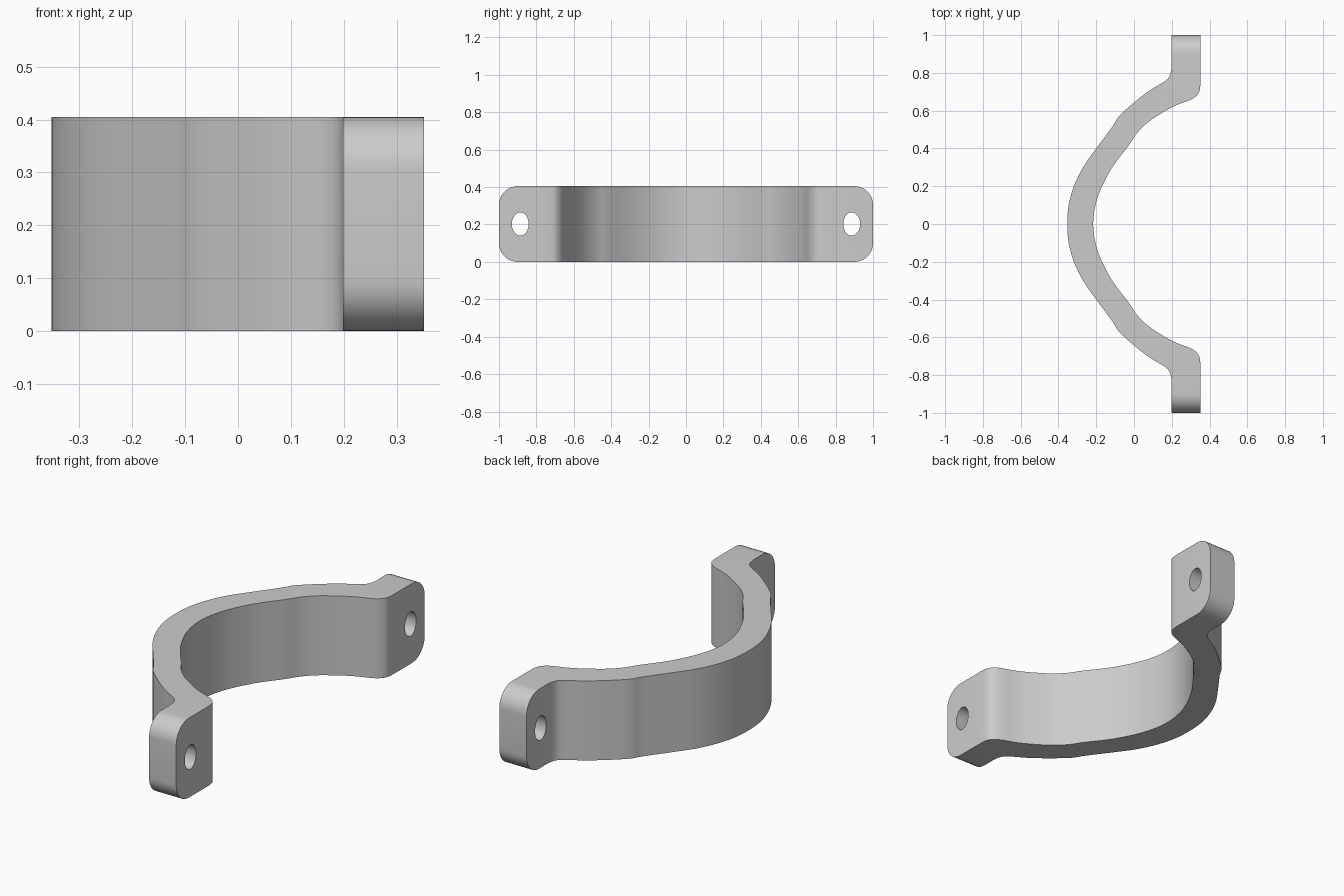
import bpy, bmesh, math
from mathutils import Vector

if "Cube" in bpy.data.objects:
    bpy.data.objects.remove(bpy.data.objects["Cube"])

H = 0.405  # strap height

grey = bpy.data.materials.new("grey metal")
grey.diffuse_color = (0.6, 0.6, 0.6, 1)
grey.use_nodes = True
grey.node_tree.nodes["Principled BSDF"].inputs["Base Color"].default_value = grey.diffuse_color


def prism(name, pts, base, sweep):
    """Extrude a 2D outline; base maps each point to 3D."""
    bm = bmesh.new()
    face = bm.faces.new([bm.verts.new(base(*p)) for p in pts])
    ext = bmesh.ops.extrude_face_region(bm, geom=[face])
    bmesh.ops.translate(bm, vec=sweep, verts=[v for v in ext["geom"] if isinstance(v, bmesh.types.BMVert)])
    bmesh.ops.recalc_face_normals(bm, faces=bm.faces)
    me = bpy.data.meshes.new(name)
    bm.to_mesh(me)
    bm.free()
    me.materials.append(grey)
    ob = bpy.data.objects.new(name, me)
    bpy.context.collection.objects.link(ob)
    return ob


def smooth_path(pts, steps=4):
    """Catmull-Rom curve through the points."""
    p = [Vector(q) for q in pts]
    p = [2 * p[0] - p[1]] + p + [2 * p[-1] - p[-2]]
    out = []
    for i in range(1, len(p) - 2):
        a, b, c, d = p[i - 1:i + 3]
        for k in range(steps):
            t = k / steps
            out.append(0.5 * (2 * b + (c - a) * t + (2 * a - 5 * b + 4 * c - d) * t * t
                              + (3 * b - a - 3 * c + d) * t ** 3))
    return [tuple(q) for q in out] + [pts[-1]]


def mirrored(half):
    return [(x, -y) for x, y in reversed(half[1:])] + half


def ellipse(cy, cz, ry, rz, a0, a1, n):
    return [(cy + ry * math.cos(a0 + (a1 - a0) * i / n), cz + rz * math.sin(a0 + (a1 - a0) * i / n))
            for i in range(n + 1)]


def cut(ob, tool, op):
    m = ob.modifiers.new(op, 'BOOLEAN')
    m.operation, m.solver, m.object = op, 'EXACT', tool
    bpy.context.view_layer.objects.active = ob
    bpy.ops.object.modifier_apply(modifier=m.name)
    bpy.data.objects.remove(tool)


# Curved strap with end tabs, as a plan outline (overlong, trimmed below)
outer = [(-0.353, 0), (-0.346, 0.1), (-0.318, 0.2), (-0.27, 0.3), (-0.2, 0.4), (-0.115, 0.515),
         (-0.08, 0.57), (0, 0.643), (0.08, 0.705), (0.165, 0.757), (0.19, 0.787), (0.199, 0.825)]
inner = [(-0.216, 0), (-0.208, 0.08), (-0.18, 0.175), (-0.115, 0.3), (-0.025, 0.42), (0.015, 0.48),
         (0.08, 0.543), (0.2, 0.618), (0.295, 0.656), (0.328, 0.677), (0.347, 0.705), (0.352, 0.745)]
outer = smooth_path(mirrored(outer))
inner = smooth_path(mirrored(inner))
outline = ([(0.199, -1.1)] + outer + [(0.199, 1.1), (0.352, 1.1)]
           + inner[::-1] + [(0.352, -1.1)])
strap = prism("clamp_strap", outline, lambda x, y: (x, y, -0.1), (0, 0, H + 0.2))

# Trim to the rounded side silhouette
r = 0.1
corners = [(1 - r, H - r, 0), (r - 1, H - r, 1), (r - 1, r, 2), (1 - r, r, 3)]
side = []
for cy, cz, q in corners:
    side += ellipse(cy, cz, r, r, q * math.pi / 2, (q + 1) * math.pi / 2, 10)
cut(strap, prism("side_trim", side, lambda y, z: (-1, y, z), (2, 0, 0)), 'INTERSECT')

# Screw holes through the tabs
for s in (-1, 1):
    hole = ellipse(s * 0.886, H / 2, 0.045, 0.062, 0, 2 * math.pi, 32)[:-1]
    cut(strap, prism("hole_cutter", hole, lambda y, z: (0.1, y, z), (0.4, 0, 0)), 'DIFFERENCE')

bpy.ops.object.select_all(action='DESELECT')
strap.select_set(True)
bpy.context.view_layer.objects.active = strap
bpy.ops.object.shade_smooth_by_angle(angle=math.radians(30))
